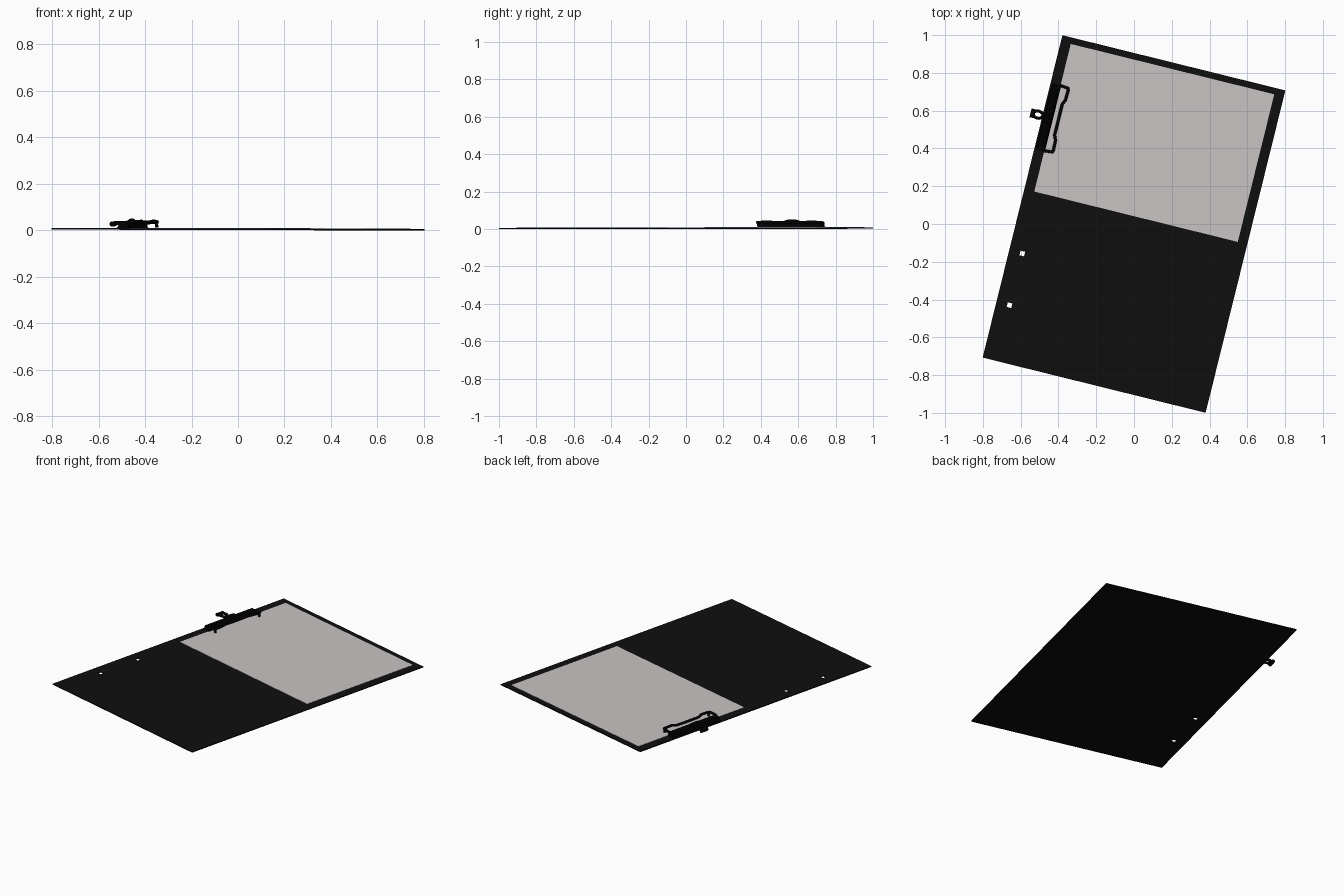
import bpy, bmesh, math
from mathutils import Matrix

if "Cube" in bpy.data.objects:
    bpy.data.objects.remove(bpy.data.objects["Cube"])

# Everything is laid out in board space, then turned about z and barely tilted
PLACE = (Matrix.Translation((0, 0, 0.0015))
         @ Matrix.Rotation(math.radians(-13.9), 4, 'Z')
         @ Matrix.Rotation(0.0025, 4, 'Y'))


def material(name, rgb):
    m = bpy.data.materials.new(name)
    m.diffuse_color = (*rgb, 1)
    m.use_nodes = True
    m.node_tree.nodes["Principled BSDF"].inputs["Base Color"].default_value = m.diffuse_color
    return m


BOARD = material("board_black", (0.0045, 0.0045, 0.0045))
PAPER = material("paper_grey", (0.58, 0.55, 0.545))
METAL = material("clip_black", (0.0005, 0.0005, 0.0005))


def add(name, mesh, mat):
    mesh.transform(PLACE)
    mesh.materials.clear()
    mesh.materials.append(mat)
    ob = bpy.data.objects.new(name, mesh)
    bpy.context.collection.objects.link(ob)
    return ob


def finish(name, bm, mat):
    bmesh.ops.recalc_face_normals(bm, faces=bm.faces)
    me = bpy.data.meshes.new(name)
    bm.to_mesh(me)
    bm.free()
    return add(name, me, mat)


def sheet(name, xs, ys, z0, z1, mat, holes=()):
    """Flat plate on a grid of cuts; cells listed in holes stay open."""
    bm = bmesh.new()
    v = [[bm.verts.new((x, y, z0)) for y in ys] for x in xs]
    faces = [bm.faces.new((v[i][j], v[i + 1][j], v[i + 1][j + 1], v[i][j + 1]))
             for i in range(len(xs) - 1) for j in range(len(ys) - 1)
             if (i, j) not in holes]
    # keep the lower faces and raise a copy for the top
    top = bmesh.ops.extrude_face_region(bm, geom=faces, use_keep_orig=True)["geom"]
    bmesh.ops.translate(bm, vec=(0, 0, z1 - z0),
                        verts=[g for g in top if isinstance(g, bmesh.types.BMVert)])
    return finish(name, bm, mat)


def wire(name, pts, radius, mat, closed=False):
    cu = bpy.data.curves.new(name, 'CURVE')
    cu.dimensions = '3D'
    cu.bevel_depth = radius
    cu.bevel_resolution = 2
    cu.use_fill_caps = True
    sp = cu.splines.new('POLY')
    sp.points.add(len(pts) - 1)
    for p, co in zip(sp.points, pts):
        p.co = (*co, 1)
    sp.use_cyclic_u = closed
    tmp = bpy.data.objects.new(name + "_path", cu)
    bpy.context.collection.objects.link(tmp)
    me = bpy.data.meshes.new_from_object(
        tmp.evaluated_get(bpy.context.evaluated_depsgraph_get()))
    bpy.data.objects.remove(tmp)
    return add(name, me, mat)


def extrude_profile(name, prof, y0, y1, mat):
    bm = bmesh.new()
    a = [bm.verts.new((x, y0, z)) for x, z in prof]
    b = [bm.verts.new((x, y1, z)) for x, z in prof]
    n = len(prof)
    bm.faces.new(a)
    bm.faces.new(b[::-1])
    for i in range(n):
        bm.faces.new((a[i], a[(i + 1) % n], b[(i + 1) % n], b[i]))
    return finish(name, bm, mat)


# Board with two square rivet holes
sheet("board", [-0.608, -0.549, -0.524, 0.608],
      [-0.879, -0.588, -0.563, -0.306, -0.281, 0.879],
      0, 0.006, BOARD, holes={(1, 1), (1, 3)})

# Paper sheet
sheet("paper", [-0.554, 0.556], [0.040, 0.845], 0.006, 0.0075, PAPER)

# Clip: base plate and arched spring body
CY = 0.44
sheet("clip_base", [-0.602, -0.55], [CY - 0.18, CY + 0.18], 0.006, 0.010, METAL)
extrude_profile("clip_body",
                [(-0.553, 0.008), (-0.553, 0.022), (-0.561, 0.034), (-0.575, 0.038),
                 (-0.592, 0.030), (-0.600, 0.008)],
                CY - 0.175, CY + 0.175, METAL)

# Clip: wire jaw, mirrored about the clip centre
half = [(-0.560, 0.178, 0.030), (-0.512, 0.174, 0.033), (-0.508, 0.165, 0.033),
        (-0.510, 0.110, 0.036), (-0.521, 0.085, 0.032), (-0.521, 0.030, 0.031)]
jaw = [(x, CY + y, z) for x, y, z in half]
jaw += [(x, CY - y, z) for x, y, z in reversed(half)]
wire("clip_jaw_wire", jaw, 0.008, METAL)

# Clip: feet under the jaw ends
for s, n in ((1, "back"), (-1, "front")):
    wire("clip_foot_" + n, [(-0.512, CY + s * 0.170, 0.033),
                            (-0.510, CY + s * 0.166, 0.010)], 0.007, METAL)

# Clip: pull loop past the board edge, rolled lip and centre hump
loop = [(-0.632 + 0.026 * math.cos(t), CY + 0.019 * math.sin(t), 0.028)
        for t in (i * math.tau / 16 for i in range(16))]
wire("clip_loop", loop, 0.008, METAL, closed=True)
wire("clip_loop_lip", [(-0.662, CY - 0.024, 0.024), (-0.662, CY + 0.024, 0.024)],
     0.011, METAL)
wire("clip_hump", [(-0.580, CY - 0.04, 0.036), (-0.580, CY - 0.02, 0.041),
                   (-0.580, CY + 0.02, 0.041), (-0.580, CY + 0.04, 0.036)],
     0.007, METAL)
